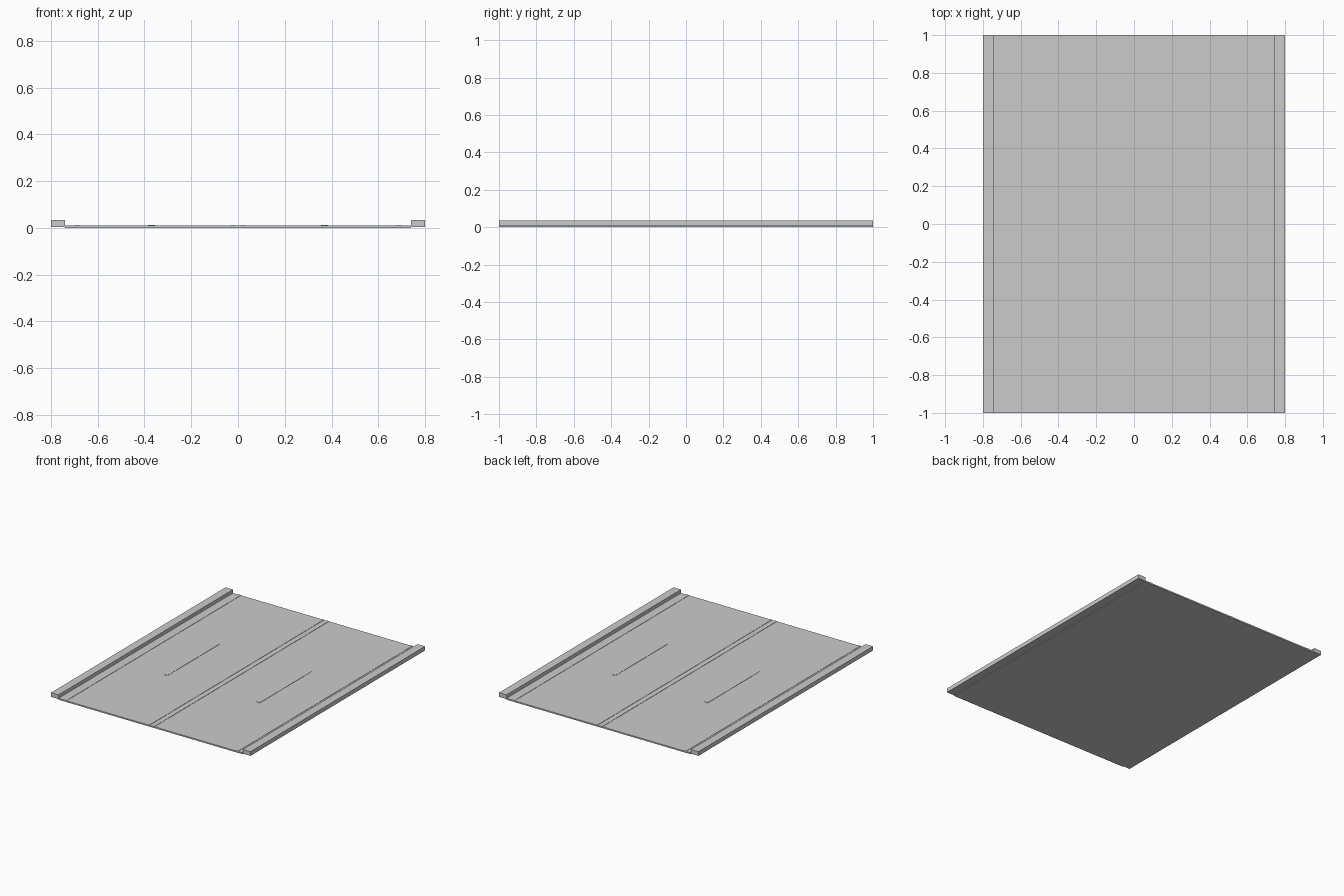
import bpy
import bmesh
from mathutils import Vector

default = bpy.data.objects.get("Cube")
if default:
    bpy.data.objects.remove(default, do_unlink=True)

# Single plain grey for every part
grey = bpy.data.materials.new("plain grey")
grey.use_nodes = True
color = (0.6, 0.6, 0.6, 1.0)
grey.diffuse_color = color
grey.node_tree.nodes["Principled BSDF"].inputs["Base Color"].default_value = color


def box(name, x, y, z):
    """Flat-shaded box spanning the given (min, max) ranges."""
    bm = bmesh.new()
    bmesh.ops.create_cube(bm, size=1)
    spans = (x, y, z)
    bmesh.ops.scale(bm, vec=Vector([b - a for a, b in spans]), verts=bm.verts)
    bmesh.ops.translate(bm, vec=Vector([(a + b) / 2 for a, b in spans]), verts=bm.verts)
    mesh = bpy.data.meshes.new(name)
    bm.to_mesh(mesh)
    bm.free()
    mesh.materials.append(grey)
    obj = bpy.data.objects.new(name, mesh)
    bpy.context.collection.objects.link(obj)
    return obj


full = (-1, 1)
dash = (-0.3, 0.3)
paint = (0.009, 0.012)

# Road slab
box("road_slab", (-0.74, 0.74), full, (0, 0.01))

# Kerbs and painted lines, mirrored to both sides
for side, s in (("left", 1), ("right", -1)):
    def pair(name, inner, outer, y, z):
        box(f"{side}_{name}", sorted((s * inner, s * outer)), y, z)

    pair("kerb", 0.74, 0.8, full, (0.005, 0.035))
    pair("edge_line", 0.675, 0.7, full, paint)
    pair("lane_dash", 0.355, 0.385, dash, paint)
    pair("centre_line", 0.01, 0.03, full, paint)
